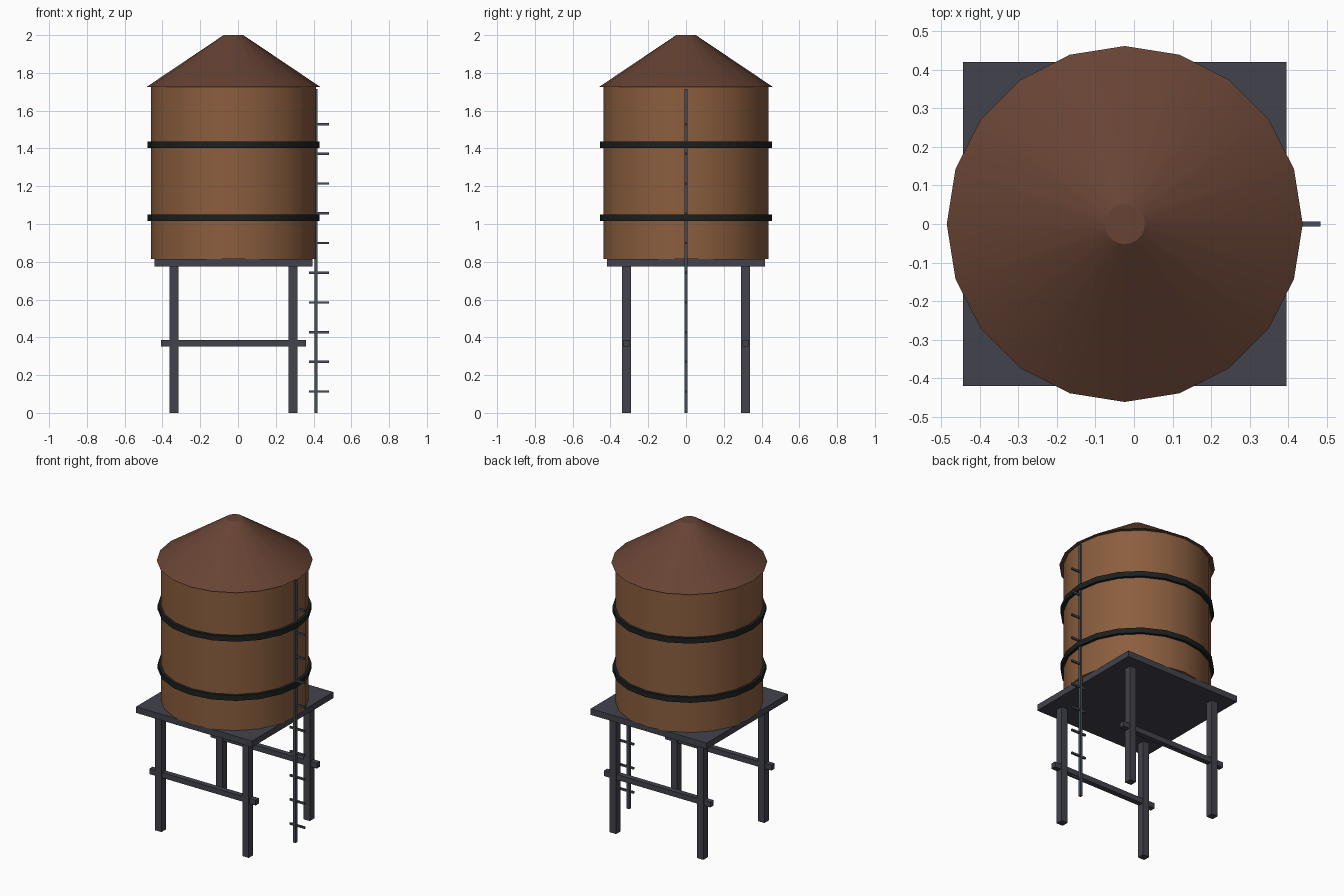
import bpy, bmesh, math

if "Cube" in bpy.data.objects:
    bpy.data.objects.remove(bpy.data.objects["Cube"])

CX = -0.024   # tank axis (the ladder shifts the overall centre)


def material(name, srgb):
    m = bpy.data.materials.new(name)
    lin = [((c / 255 + 0.055) / 1.055) ** 2.4 for c in srgb]
    m.diffuse_color = (*lin, 1.0)
    m.use_nodes = True
    m.node_tree.nodes["Principled BSDF"].inputs["Base Color"].default_value = m.diffuse_color
    return m


WOOD = material("tank wood", (139, 94, 62))
ROOF = material("roof brown", (103, 67, 52))
STEEL = material("frame steel", (66, 66, 77))
BAND = material("band black", (29, 32, 32))
LADDER = material("ladder grey", (70, 77, 88))


def box(name, lo, hi, mat):
    bm = bmesh.new()
    bmesh.ops.create_cube(bm, size=1.0)
    for v in bm.verts:
        v.co = [(l + h) / 2 + c * (h - l) for l, h, c in zip(lo, hi, v.co)]
    return finish(name, bm, mat)


def finish(name, bm, mat, smooth=False):
    bmesh.ops.recalc_face_normals(bm, faces=bm.faces)
    me = bpy.data.meshes.new(name)
    bm.to_mesh(me)
    bm.free()
    me.materials.append(mat)
    ob = bpy.data.objects.new(name, me)
    bpy.context.collection.objects.link(ob)
    if smooth:
        bpy.ops.object.select_all(action='DESELECT')
        ob.select_set(True)
        bpy.context.view_layer.objects.active = ob
        bpy.ops.object.shade_smooth_by_angle(angle=math.radians(30))
    return ob


def lathe(name, profile, mat, closed=False, sides=20):
    """Sweep (radius, z) points round the tank axis; cap open ends."""
    bm = bmesh.new()
    rings = []
    for r, z in profile:
        rings.append([bm.verts.new((CX + r * math.cos(2 * math.pi * i / sides),
                                    r * math.sin(2 * math.pi * i / sides), z))
                      for i in range(sides)])
    pairs = list(zip(rings, rings[1:]))
    if closed:
        pairs.append((rings[-1], rings[0]))
    else:
        bm.faces.new(rings[0])
        bm.faces.new(rings[-1])
    for a, b in pairs:
        for i in range(sides):
            j = (i + 1) % sides
            bm.faces.new((a[i], a[j], b[j], b[i]))
    return finish(name, bm, mat, smooth=True)


# Tank, roof and hoops
lathe("tank", [(0.437, 0.815), (0.437, 1.725)], WOOD)
lathe("roof", [(0.461, 1.725), (0.052, 2.0)], ROOF)
for label, z in (("lower", 1.034), ("upper", 1.42)):
    lathe(label + "_band", [(0.425, z - 0.017), (0.455, z - 0.017),
                            (0.455, z + 0.017), (0.425, z + 0.017)], BAND, closed=True)

# Platform, legs and side braces
box("platform", (CX - 0.419, -0.419, 0.775), (CX + 0.419, 0.419, 0.815), STEEL)
for sy, depth in ((-1, "front"), (1, "back")):
    y = sy * 0.315
    for sx, side in ((-1, "left"), (1, "right")):
        x = CX + sx * 0.315
        box(f"{depth}_{side}_leg", (x - 0.023, y - 0.023, 0),
            (x + 0.023, y + 0.023, 0.775), STEEL)
    box(depth + "_brace", (CX - 0.384, y - 0.017, 0.352),
        (CX + 0.384, y + 0.017, 0.387), STEEL)

# Ladder with a single rail and cross rungs
box("ladder_rail", (0.404, -0.009, 0), (0.422, 0.009, 1.715), LADDER)
for i in range(10):
    z = 0.113 + i * 0.1573
    box(f"ladder_rung_{i + 1}", (0.376, -0.006, z - 0.006),
        (0.483, 0.006, z + 0.006), LADDER)
